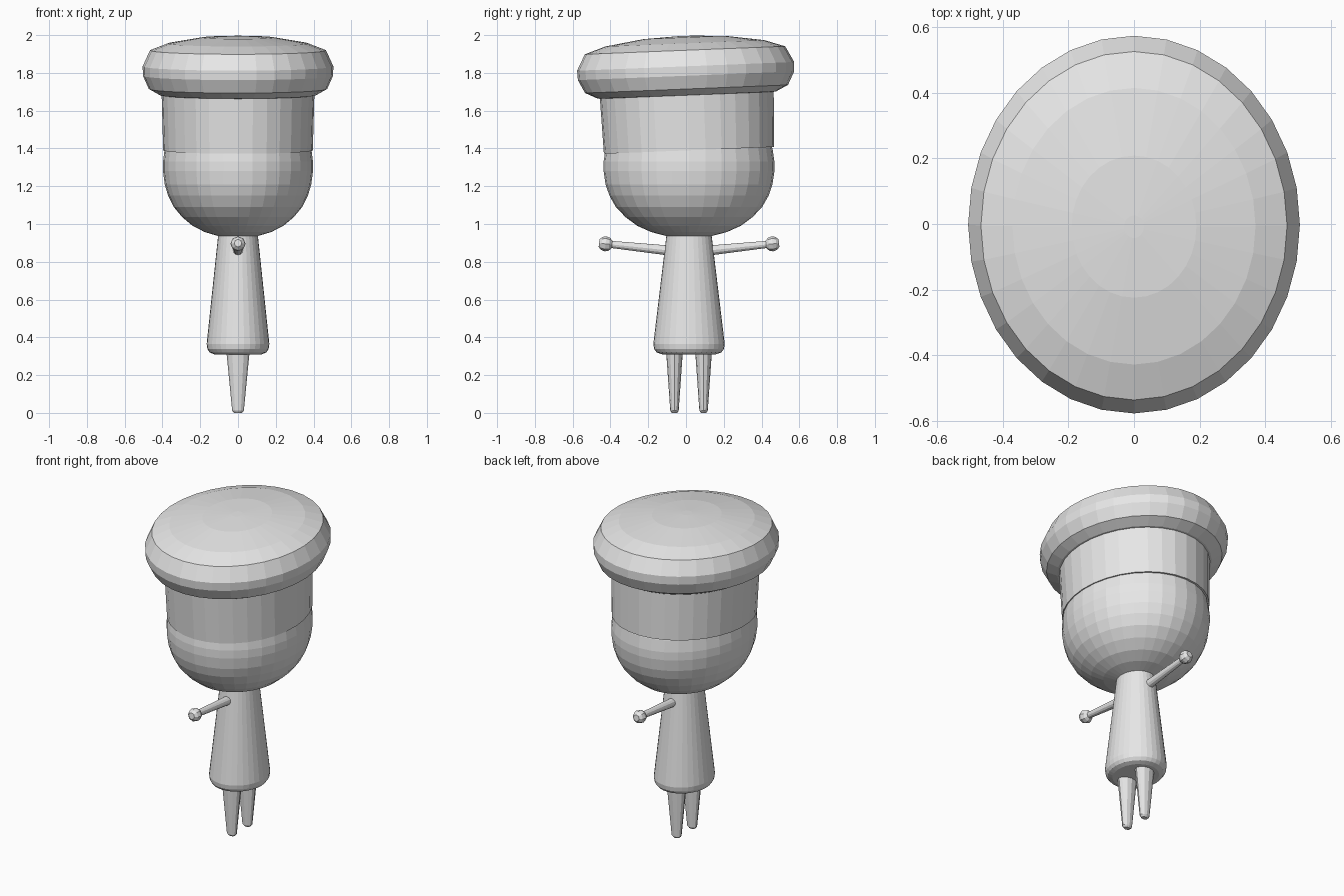
import bpy, bmesh, math
from mathutils import Matrix, Vector

cube = bpy.data.objects.get("Cube")
if cube:
    bpy.data.objects.remove(cube)

grey = bpy.data.materials.new("plain grey")
grey.use_nodes = True
grey.diffuse_color = (0.8, 0.8, 0.8, 1)
grey.node_tree.nodes["Principled BSDF"].inputs["Base Color"].default_value = (0.8, 0.8, 0.8, 1)

DEPTH = 1.139      # the figure is deeper than it is wide
MID_Y = 0.016      # centre of the figure's upright axis
TILT = math.radians(2.3)


def lathe(name, profile, matrix, sides=32):
    """Turn (radius, height) points about z; flat caps close open ends."""
    bm = bmesh.new()
    rings = []
    for r, z in profile:
        rings.append([bm.verts.new((r * math.cos(math.tau * i / sides),
                                    r * math.sin(math.tau * i / sides), z))
                      for i in range(sides)])
    for low, high in zip(rings, rings[1:]):
        for i in range(sides):
            j = (i + 1) % sides
            bm.faces.new((low[i], low[j], high[j], high[i]))
    bm.faces.new(rings[0][::-1])
    bm.faces.new(rings[-1])
    bmesh.ops.remove_doubles(bm, verts=bm.verts, dist=1e-5)
    bm.transform(matrix)
    bmesh.ops.recalc_face_normals(bm, faces=bm.faces)
    mesh = bpy.data.meshes.new(name)
    bm.to_mesh(mesh)
    bm.free()
    mesh.materials.append(grey)
    obj = bpy.data.objects.new(name, mesh)
    bpy.context.collection.objects.link(obj)
    return obj


oval = Matrix.Diagonal((1, DEPTH, 1, 1))
upright = Matrix.Translation((0, MID_Y, 0)) @ oval
hat = Matrix.Translation((0, MID_Y, 1.39)) @ Matrix.Rotation(TILT, 4, "X") @ oval

# Body: tapered, with a rounded lower edge
lathe("body", [(0.125, 0.31), (0.15, 0.32), (0.162, 0.338), (0.166, 0.365),
               (0.103, 0.96)], upright)

# Head: rounded bowl
lathe("head", [(0.09, 0.932), (0.175, 0.957), (0.24, 0.99), (0.295, 1.036),
               (0.34, 1.09), (0.37, 1.15), (0.388, 1.21), (0.397, 1.28),
               (0.397, 1.33), (0.388, 1.40), (0.36, 1.48)], upright)

# Hat: band, and rolled rim with a shallow dome, tilted together
lathe("hat_band", [(0.396, 0), (0.405, 0.32)], hat)
lathe("hat_top", [(0.39, 0.29), (0.415, 0.293), (0.472, 0.325), (0.503, 0.395),
                  (0.505, 0.445), (0.466, 0.53), (0.37, 0.567),
                  (0.19, 0.598), (0.03, 0.606)], hat)

# Limbs: one of each on either side along the depth axis
for side, label in ((-1, "front"), (1, "back")):
    leg = Matrix.Translation((0, MID_Y + side * 0.077, 0)) @ Matrix.Diagonal((1, 0.72, 1, 1))
    lathe(label + "_leg", [(0.02, 0), (0.031, 0.012), (0.062, 0.33)], leg, 12)

    shoulder = Vector((0, MID_Y + side * 0.08, 0.857))
    hand = Vector((0, MID_Y + side * 0.442, 0.895))
    aim = (hand - shoulder).to_track_quat("Z", "X").to_matrix().to_4x4()
    length = (hand - shoulder).length
    lathe(label + "_arm", [(0.027, 0), (0.018, length)],
          Matrix.Translation(shoulder) @ aim, 12)
    ball = [(0.04 * math.sin(math.pi * k / 6), -0.04 * math.cos(math.pi * k / 6))
            for k in range(1, 6)]
    lathe(label + "_hand", ball, Matrix.Translation(hand) @ aim, 8)
